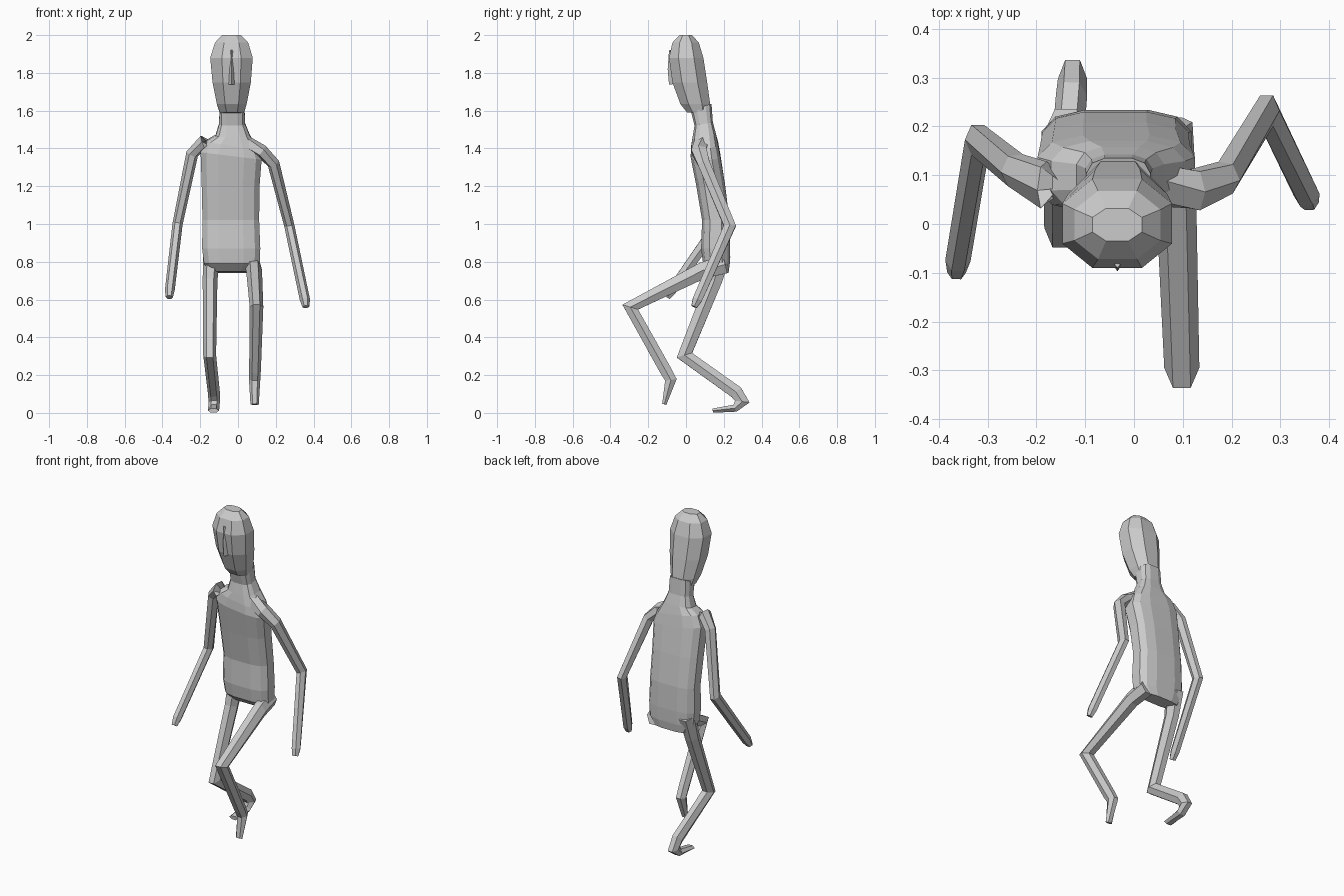
import bpy, bmesh
from math import cos, sin, pi, copysign
from mathutils import Vector


def skin(name, rings):
    """Bridge a stack of equal rings and cap both ends."""
    bm = bmesh.new()
    vs = [[bm.verts.new(p) for p in r] for r in rings]
    n = len(vs[0])
    for a, b in zip(vs, vs[1:]):
        for i in range(n):
            j = (i + 1) % n
            bm.faces.new((a[i], a[j], b[j], b[i]))
    bm.faces.new(vs[0][::-1])
    bm.faces.new(vs[-1])
    bmesh.ops.recalc_face_normals(bm, faces=bm.faces)
    me = bpy.data.meshes.new(name)
    bm.to_mesh(me)
    bm.free()
    ob = bpy.data.objects.new(name, me)
    bpy.context.collection.objects.link(ob)
    return ob


def loft(name, levels, n, power):
    """Level: z, y front, y back, x left, x right, slope in x, slope in y."""
    rings = []
    top = cos(pi / n) ** power
    for z, y0, y1, x0, x1, sx, sy in levels:
        ring = []
        for k in range(n):
            a = 2 * pi * (k + 0.5) / n
            c, s = (copysign(abs(f) ** power, f) / top for f in (cos(a), sin(a)))
            dx, dy = c * (x1 - x0) / 2, s * (y1 - y0) / 2
            ring.append(((x0 + x1) / 2 + dx, (y0 + y1) / 2 + dy, z + sx * dx + sy * dy))
        rings.append(ring)
    return skin(name, rings)


def limb(name, path, n=6):
    """Path point: x, y, z, half width, half depth; rings are mitred at bends."""
    pts = [Vector(p[:3]) for p in path]
    rings = []
    for i, p in enumerate(pts):
        d0 = (p - pts[max(i - 1, 0)]).normalized()
        d1 = (pts[min(i + 1, len(pts) - 1)] - p).normalized()
        t = (d0 + d1).normalized()
        mitre = 1 / max(0.8, t.dot(d1 if d1.length else d0))
        ref = Vector((1, 0, 0)) if abs(t.x) < 0.75 else Vector((0, 0, 1))
        if abs(t.x) >= 0.75:
            v = (ref - t * ref.dot(t)).normalized()
            u = v.cross(t)
            if p.x < 0:
                u, v = u, v
            # keep the ring's start corner consistent along sideways runs
            side = Vector((1, 0, 0)) - t * t.x
            u = side.normalized() if side.length > 0.15 else u
            v = t.cross(u)
        else:
            u = (ref - t * ref.dot(t)).normalized()
            v = t.cross(u)
        w, h = path[i][3], path[i][4] * mitre
        rings.append([p + u * w * cos(2 * pi * k / n) + v * h * sin(2 * pi * k / n)
                      for k in range(n)])
    return skin(name, rings)


# Trunk with neck, leaning forward
loft("torso", [
    (0.745, 0.13, 0.225, -0.15, 0.08, 0, -0.1),
    (0.79, 0.09, 0.232, -0.18, 0.115, 0, 0),
    (0.87, 0.08, 0.234, -0.19, 0.118, 0, 0),
    (1.02, 0.085, 0.23, -0.188, 0.112, 0, 0),
    (1.20, 0.055, 0.208, -0.192, 0.114, 0, 0),
    (1.36, 0.025, 0.182, -0.198, 0.125, -0.12, 0),
    (1.42, 0.028, 0.170, -0.170, 0.105, -0.15, 0.1),
    (1.47, 0.035, 0.158, -0.118, 0.062, 0, 0.15),
    (1.53, 0.045, 0.142, -0.100, 0.038, 0, 0.2),
    (1.62, 0.025, 0.135, -0.098, 0.034, 0, 0.3),
], 12, 0.65)

# Long egg-shaped head
loft("head", [
    (1.585, 0.005, 0.125, -0.095, 0.030, 0, -0.1),
    (1.635, -0.030, 0.128, -0.112, 0.046, 0, 0),
    (1.75, -0.072, 0.112, -0.135, 0.068, 0, 0),
    (1.88, -0.090, 0.092, -0.147, 0.078, 0, 0),
    (1.96, -0.072, 0.068, -0.122, 0.054, 0, 0),
    (2.00, -0.035, 0.032, -0.085, 0.016, 0, 0),
], 8, 0.9)

# Slim nose ridge
limb("nose", [(-0.034, -0.084, 1.92, 0.006, 0.006),
              (-0.034, -0.080, 1.82, 0.012, 0.017),
              (-0.034, -0.070, 1.74, 0.016, 0.020)], 4)

# Arms: shoulder, elbow, mitten end
limb("left_arm", [
    (-0.10, 0.090, 1.425, 0.045, 0.045),
    (-0.185, 0.080, 1.435, 0.036, 0.045),
    (-0.243, 0.110, 1.370, 0.033, 0.036),
    (-0.320, 0.172, 1.000, 0.027, 0.034),
    (-0.361, -0.075, 0.650, 0.026, 0.029),
    (-0.364, -0.100, 0.612, 0.019, 0.018)])
limb("right_arm", [
    (0.04, 0.080, 1.425, 0.045, 0.045),
    (0.125, 0.070, 1.385, 0.036, 0.045),
    (0.188, 0.095, 1.320, 0.033, 0.036),
    (0.272, 0.232, 0.990, 0.027, 0.034),
    (0.354, 0.060, 0.600, 0.027, 0.029),
    (0.360, 0.043, 0.562, 0.019, 0.018)])

# Trailing leg, shin folded back
limb("left_leg", [
    (-0.140, 0.185, 0.84, 0.045, 0.060),
    (-0.148, 0.150, 0.70, 0.039, 0.047),
    (-0.150, -0.008, 0.305, 0.034, 0.039),
    (-0.128, 0.265, 0.110, 0.032, 0.040),
    (-0.126, 0.298, 0.060, 0.030, 0.036),
    (-0.128, 0.260, 0.025, 0.030, 0.022),
    (-0.130, 0.142, 0.012, 0.029, 0.013)])

# Raised leg, knee forward and toe pointing down
limb("right_leg", [
    (0.075, 0.205, 0.785, 0.045, 0.055),
    (0.085, 0.090, 0.755, 0.042, 0.050),
    (0.098, -0.295, 0.560, 0.036, 0.040),
    (0.090, -0.108, 0.225, 0.031, 0.036),
    (0.088, -0.080, 0.175, 0.030, 0.033),
    (0.088, -0.115, 0.045, 0.022, 0.013)])
